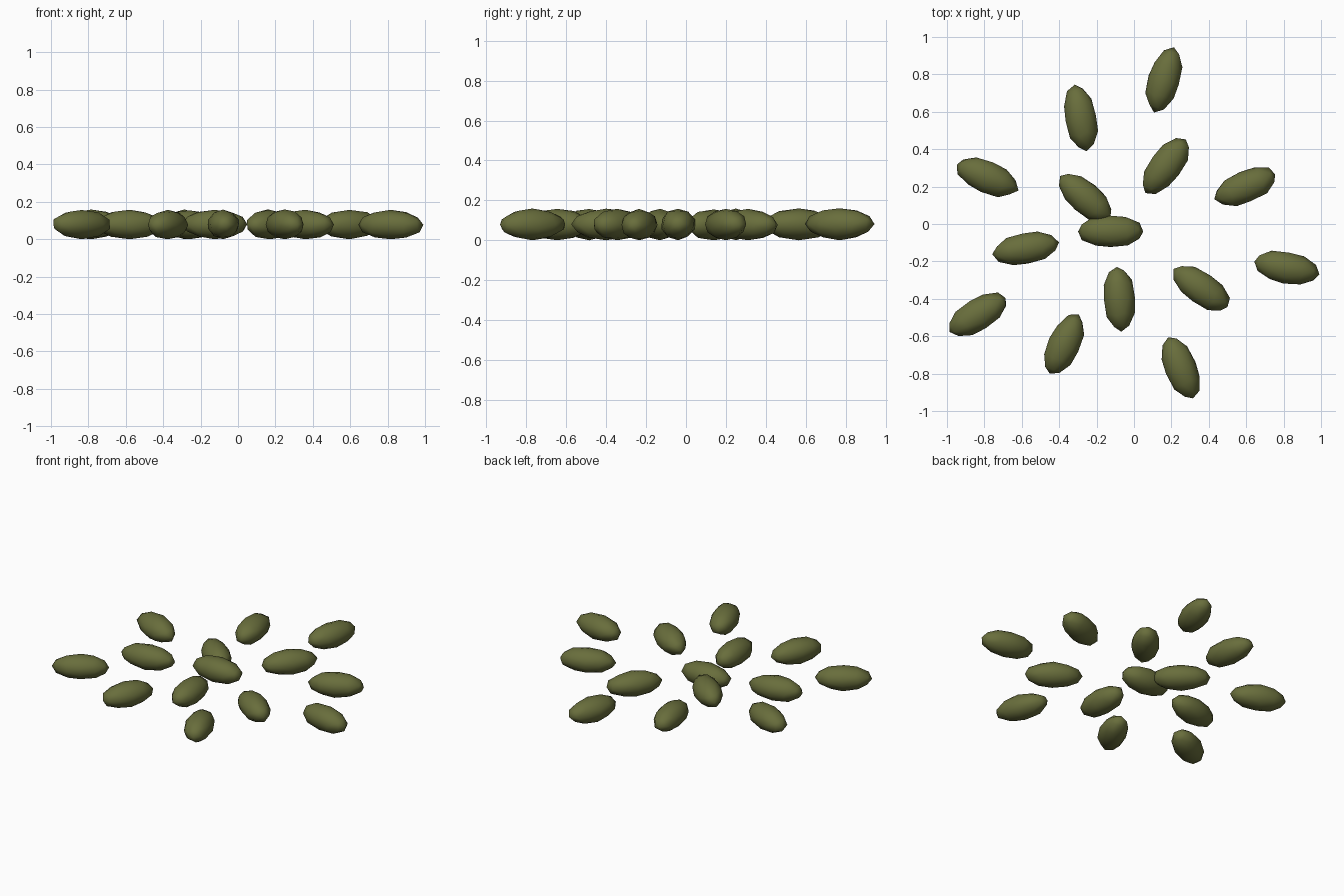
import bpy, bmesh, math, random
from mathutils import Matrix, Vector

cube = bpy.data.objects.get("Cube")
if cube:
    bpy.data.objects.remove(cube, do_unlink=True)

olive = bpy.data.materials.new("olive_green")
olive.use_nodes = True
olive.diffuse_color = (0.14, 0.155, 0.045, 1)
olive.node_tree.nodes["Principled BSDF"].inputs["Base Color"].default_value = olive.diffuse_color

HALF_SIZE = Vector((0.178, 0.087, 0.079))
random.seed(4)


def make_pellet(name, x, y, angle):
    """Low-poly oval pellet with its poles on the long axis and slight dents."""
    bm = bmesh.new()
    bmesh.ops.create_icosphere(bm, subdivisions=2, radius=1)
    bm.transform(Matrix.Rotation(math.pi / 2, 4, "Y"))
    bm.transform(Matrix.Rotation(math.pi / 2, 4, "X"))
    for v in bm.verts:
        v.co *= random.uniform(0.96, 1.03)
    bm.transform(Matrix.Diagonal(HALF_SIZE).to_4x4())
    for f in bm.faces:
        f.smooth = True
    mesh = bpy.data.meshes.new(name)
    bm.to_mesh(mesh)
    bm.free()
    mesh.materials.append(olive)
    pellet = bpy.data.objects.new(name, mesh)
    lowest = min(v.co.z for v in mesh.vertices)
    pellet.location = (x, y, -lowest)
    pellet.rotation_euler.z = math.radians(angle)
    bpy.context.collection.objects.link(pellet)


# Scattered pellets: x, y, heading in degrees
layout = [
    (-0.125, -0.04, 0), (-0.26, 0.14, -41), (-0.08, -0.40, 94),
    (0.17, 0.31, 53), (0.36, -0.345, -35), (-0.58, -0.13, 10),
    (0.595, 0.20, 22), (-0.285, 0.565, 100), (-0.375, -0.645, 64),
    (0.16, 0.77, 73), (0.25, -0.77, 112), (0.815, -0.235, -11),
    (-0.785, 0.25, -23), (-0.835, -0.485, 31),
]
for number, (x, y, angle) in enumerate(layout, 1):
    make_pellet(f"pellet_{number}", x, y, angle)
